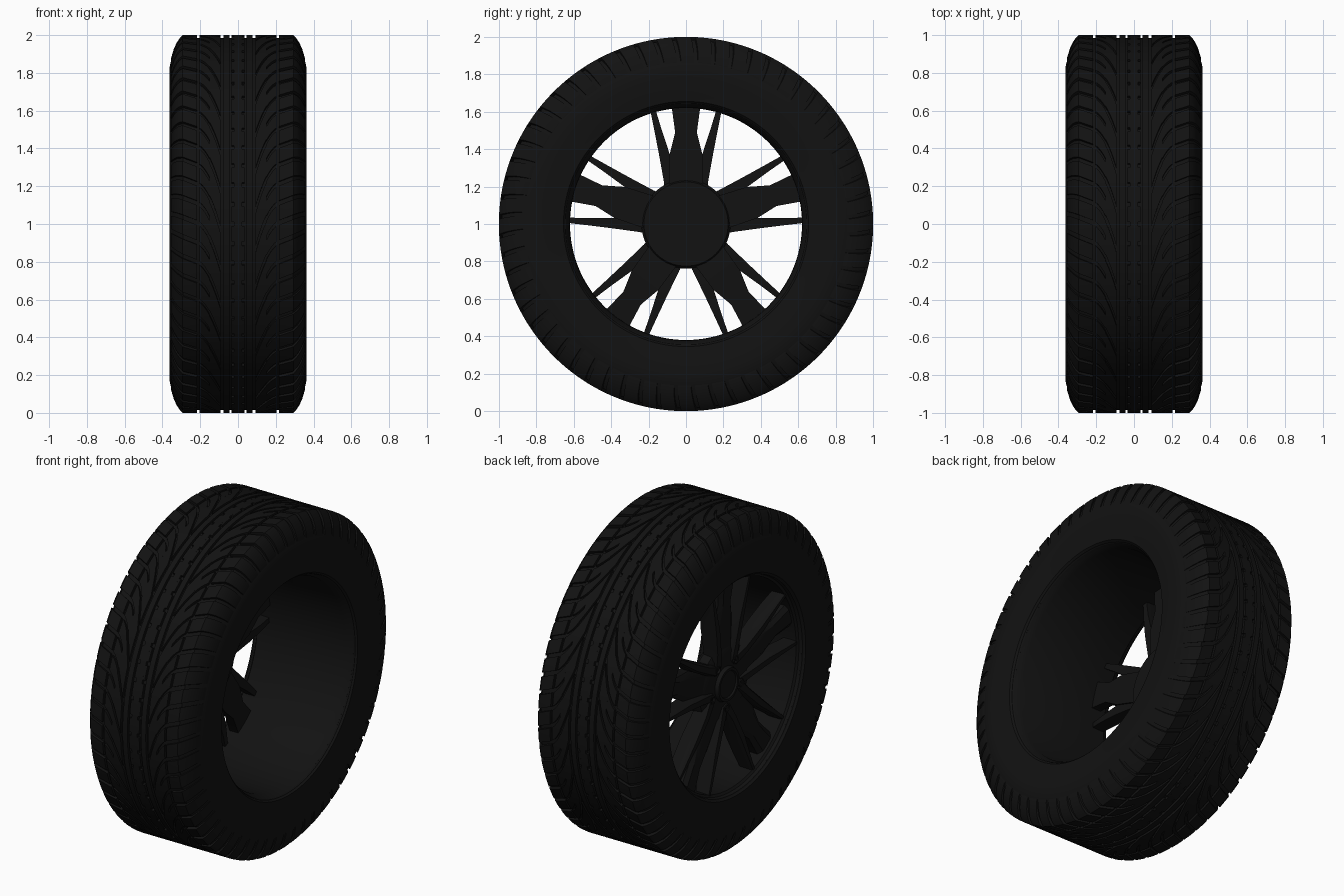
import bpy, bmesh, math
from math import sin, cos, pi

if "Cube" in bpy.data.objects:
    bpy.data.objects.remove(bpy.data.objects["Cube"])

TAU = 2 * pi


def material(name, v):
    m = bpy.data.materials.new(name)
    m.diffuse_color = (v, v, v, 1)
    m.use_nodes = True
    m.node_tree.nodes["Principled BSDF"].inputs["Base Color"].default_value = m.diffuse_color
    return m


RUBBER = material("rubber", 0.006)
METAL = material("dark_metal", 0.006)


def pt(x, r, a):
    # point on the wheel: x along the axle, angle 0 faces the front, 90 degrees is up
    return (x, -r * cos(a), 1 + r * sin(a))


def loft(bm, rings, cap=True):
    vs = [[bm.verts.new(p) for p in ring] for ring in rings]
    n = len(vs[0])
    pairs = list(zip(vs, vs[1:])) if cap else list(zip(vs, vs[1:] + vs[:1]))
    for a, b in pairs:
        for i in range(n):
            j = (i + 1) % n
            bm.faces.new((a[i], a[j], b[j], b[i]))
    if cap:
        bm.faces.new(vs[0])
        bm.faces.new(vs[-1])


def finish(bm, name, mat, angle=35):
    bmesh.ops.recalc_face_normals(bm, faces=bm.faces)
    me = bpy.data.meshes.new(name)
    bm.to_mesh(me)
    bm.free()
    ob = bpy.data.objects.new(name, me)
    bpy.context.collection.objects.link(ob)
    me.materials.append(mat)
    bpy.ops.object.select_all(action='DESELECT')
    ob.select_set(True)
    bpy.context.view_layer.objects.active = ob
    bpy.ops.object.shade_smooth_by_angle(angle=math.radians(angle))
    return ob


def revolve(bm, profile, segs=144):
    # closed (x, r) profile spun about the axle
    loft(bm, [[pt(x, r, TAU * k / segs) for x, r in profile] for k in range(segs)], cap=False)


# Tyre carcass: mirrored half profile from bead to groove floor
half = [(.31, .665), (.33, .64), (.348, .655), (.352, .69), (.36, .75), (.363, .80),
        (.361, .84), (.352, .87), (.338, .91), (.318, .952), (.29, .984)]
bm = bmesh.new()
revolve(bm, half + [(-x, r) for x, r in reversed(half)])
finish(bm, "tyre_carcass", RUBBER)

# Tread
SHOULDER = [(0, 1), (.293, 1), (.315, .978), (.335, .94), (.350, .90), (.358, .86)]


def top_r(s):
    for (s0, r0), (s1, r1) in zip(SHOULDER, SHOULDER[1:]):
        if s <= s1:
            return r0 + (r1 - r0) * (s - s0) / (s1 - s0)
    return SHOULDER[-1][1]


def sweep(s):
    # angle of the curved groove at distance s from the tread centre
    return 0.4 * (s - .2) - 0.19 * max(0, (.215 - s) / .12) ** 2


def blocks(bm, side, s0, s1, rows, count, gap, curve=sweep, phase=0.0, cols=4):
    pitch = TAU / count
    for k in range(count):
        rings = []
        for i in range(rows + 1):
            s = s0 + (s1 - s0) * i / rows
            a0 = phase + k * pitch + gap / 2 + curve(s)
            angs = [a0 + (pitch - gap) * j / cols for j in range(cols + 1)]
            r = top_r(s)
            rings.append([pt(side * s, r, a) for a in angs] +
                         [pt(side * s, r - .03, a) for a in reversed(angs)])
        loft(bm, rings)


bm = bmesh.new()
for side in (-1, 1):
    ph = 0 if side < 0 else pi / 30
    blocks(bm, side, .217, .354, 9, 60, .024, phase=ph, cols=3)      # shoulder blocks
    blocks(bm, side, .150, .204, 4, 60, .022, phase=ph, cols=3)      # middle blocks
    blocks(bm, side, .092, .150, 6, 30, .034, phase=ph, cols=6)      # long curved tips
    blocks(bm, side, .018, .034, 1, 60, .022, lambda s: 0, ph, 2)    # notched rib edges
finish(bm, "tread_blocks", RUBBER)

bm = bmesh.new()
for a, b in ((-.02, .02), (.046, .078), (-.078, -.046)):
    revolve(bm, [(a, .97), (a, 1), (b, 1), (b, .97)])
finish(bm, "centre_ribs", RUBBER)

# Rim barrel with stepped lips
bm = bmesh.new()
revolve(bm, [(-.30, .67), (-.338, .662), (-.342, .652), (-.335, .642), (-.315, .637), (-.305, .624),
             (-.2, .62), (.29, .622), (.315, .635), (.338, .645), (.342, .655), (.335, .662), (.30, .67)])
finish(bm, "rim_barrel", METAL)


# Spokes: sections are (distance, sideways offset, half width, front x, back x)
def bar(bm, sections, angle, flip=1):
    rings = []
    for d, off, w, xf, xb in sections:
        ring = []
        for dw, x in ((-w, xb), (-w, xf + .02), (-w * .6, xf), (w * .6, xf), (w, xf + .02), (w, xb)):
            t = flip * off + dw
            ring.append((x, -(d * cos(angle) - t * sin(angle)), 1 + d * sin(angle) + t * cos(angle)))
        rings.append(ring)
    loft(bm, rings)


THIN = [(.12, .075, .036, -.275, -.2), (.22, .087, .030, -.288, -.2), (.37, .115, .029, -.298, -.2),
        (.50, .149, .020, -.304, -.21), (.635, .183, .013, -.31, -.23)]
WIDE = [(.12, 0, .085, -.262, -.19), (.22, 0, .09, -.262, -.19), (.37, 0, .088, -.266, -.19),
        (.49, 0, .058, -.275, -.2), (.63, 0, .077, -.29, -.21)]
thin, wide = bmesh.new(), bmesh.new()
for k in range(5):
    a = pi / 2 + TAU * k / 5
    bar(wide, WIDE, a)
    for flip in (-1, 1):
        bar(thin, THIN, a, flip)
finish(thin, "thin_spokes", METAL)
finish(wide, "wide_spokes", METAL)

# Hub disc with raised ring and centre cap
bm = bmesh.new()
revolve(bm, [(-.18, .001), (-.18, .225), (-.2, .238), (-.255, .232), (-.268, .20), (-.268, .105),
             (-.29, .098), (-.29, .083), (-.28, .078), (-.285, .04), (-.287, .001)], 80)
finish(bm, "hub", METAL)

# Wheel bolts
bm = bmesh.new()
for k in range(5):
    a = -pi / 2 + TAU * k / 5
    _, cy, cz = pt(0, .145, a)
    loft(bm, [[(x, cy + r * cos(TAU * i / 12), cz + r * sin(TAU * i / 12)) for i in range(12)]
              for x, r in ((-.25, .026), (-.276, .026), (-.28, .02), (-.27, .014))])
finish(bm, "wheel_bolts", METAL)
